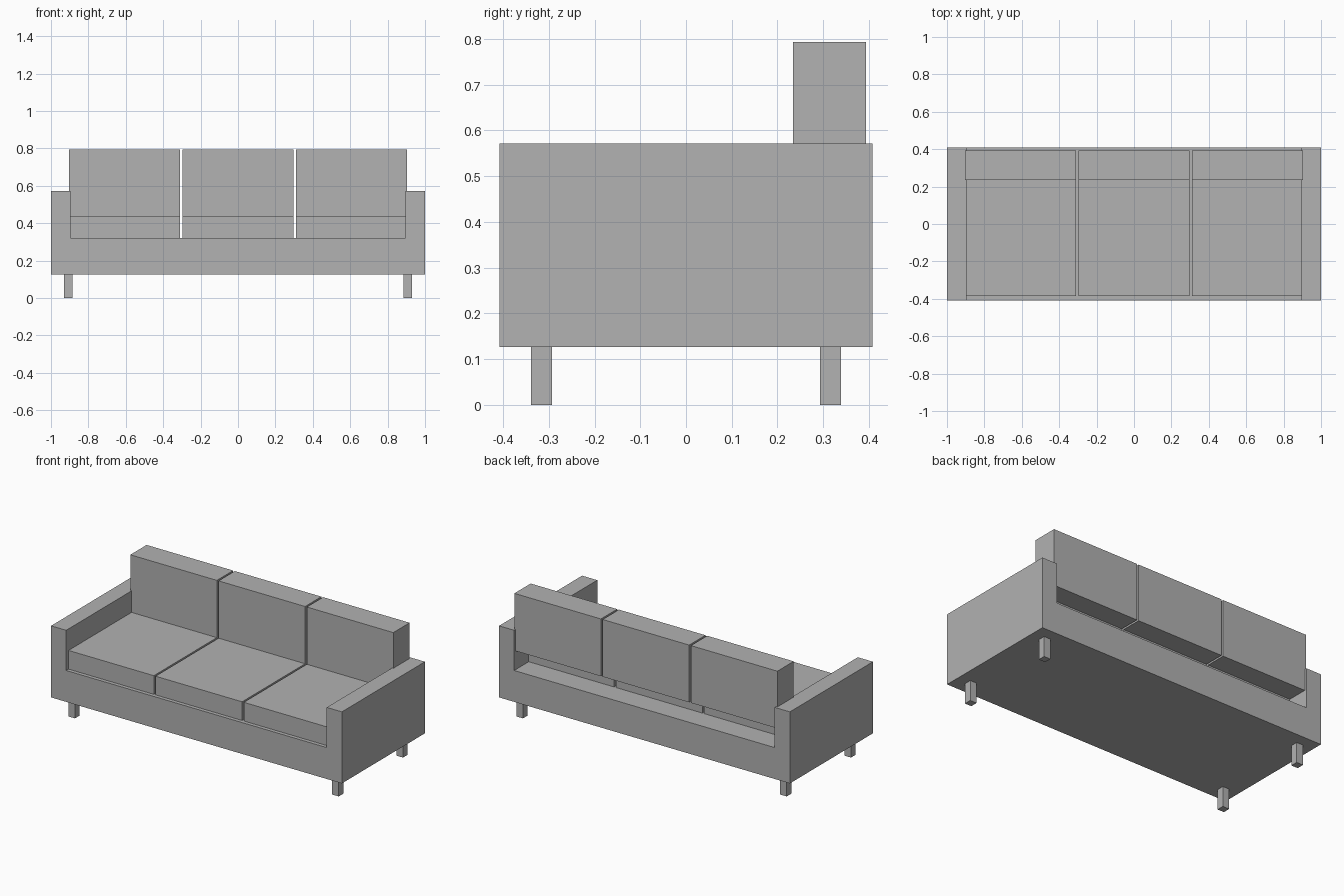
import bpy
import bmesh

if "Cube" in bpy.data.objects:
    bpy.data.objects.remove(bpy.data.objects["Cube"])

grey = bpy.data.materials.new("plain grey")
grey.diffuse_color = (0.445, 0.445, 0.445, 1)
grey.use_nodes = True
grey.node_tree.nodes["Principled BSDF"].inputs["Base Color"].default_value = grey.diffuse_color


def add_object(name, bm):
    bmesh.ops.recalc_face_normals(bm, faces=bm.faces)
    mesh = bpy.data.meshes.new(name)
    bm.to_mesh(mesh)
    bm.free()
    mesh.materials.append(grey)
    obj = bpy.data.objects.new(name, mesh)
    bpy.context.collection.objects.link(obj)
    return obj


def box(name, x, y, z):
    """Box from (min, max) ranges on each axis."""
    bm = bmesh.new()
    bmesh.ops.create_cube(bm, size=1)
    for v in bm.verts:
        v.co = [lo + (c + 0.5) * (hi - lo) for c, (lo, hi) in zip(v.co, (x, y, z))]
    return add_object(name, bm)


# Frame: U-shaped profile (base and both arms) extruded front to back
BASE, FLOOR, ARM, INNER, DEPTH = 0.126, 0.321, 0.571, 0.896, 0.408
half = [(1, BASE), (1, ARM), (INNER, ARM), (INNER, FLOOR)]
profile = half + [(-x, z) for x, z in reversed(half)]
bm = bmesh.new()
face = bm.faces.new([bm.verts.new((x, -DEPTH, z)) for x, z in profile])
ext = bmesh.ops.extrude_face_region(bm, geom=[face], use_keep_orig=True)
moved = [g for g in ext["geom"] if isinstance(g, bmesh.types.BMVert)]
bmesh.ops.translate(bm, verts=moved, vec=(0, 2 * DEPTH, 0))
add_object("frame_with_arms", bm)

# Three seat cushions, each with a back cushion standing on it
SEAT_TOP, WIDTH, PITCH = 0.437, 0.595, 0.607
for i, side in zip((-1, 0, 1), ("left", "middle", "right")):
    x = (i * PITCH - WIDTH / 2, i * PITCH + WIDTH / 2)
    box(side + "_seat_cushion", x, (-0.385, 0.265), (FLOOR, SEAT_TOP))
    box(side + "_back_cushion", x, (0.234, 0.394), (SEAT_TOP, 0.793))

# Four square legs
for sx, side in ((-1, "left"), (1, "right")):
    for sy, end in ((-1, "front"), (1, "back")):
        cx, cy, r = sx * 0.907, sy * 0.316, 0.0225
        box(f"{end}_{side}_leg", (cx - r, cx + r), (cy - r, cy + r), (0, BASE))
